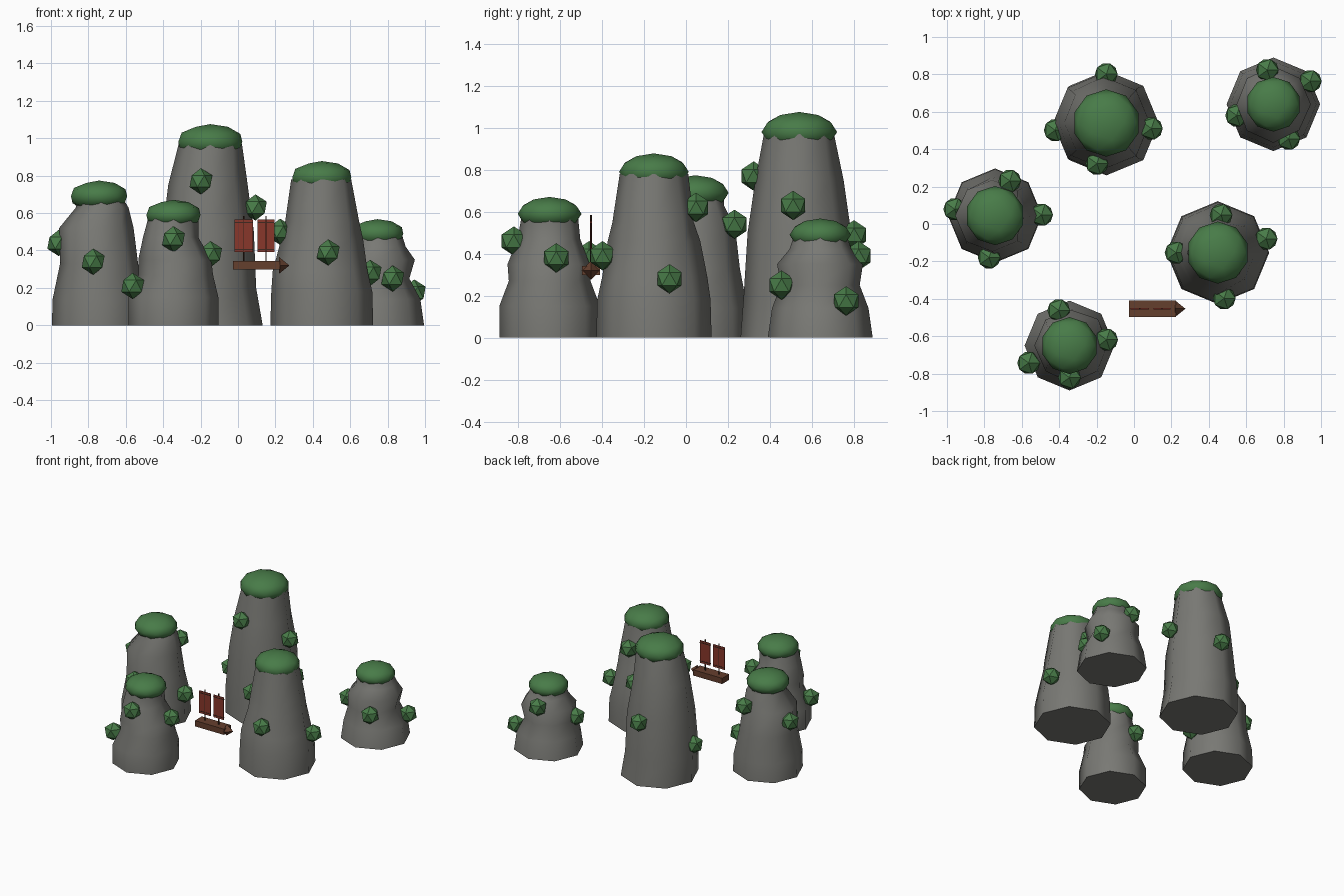
import bpy, bmesh, math, random
from mathutils import Matrix

if "Cube" in bpy.data.objects:
    bpy.data.objects.remove(bpy.data.objects["Cube"])

random.seed(4)


def material(name, r, g, b):
    m = bpy.data.materials.new(name)
    m.diffuse_color = (r, g, b, 1)
    m.use_nodes = True
    m.node_tree.nodes["Principled BSDF"].inputs["Base Color"].default_value = m.diffuse_color
    return m


ROCK = material("grey_rock", 0.19, 0.19, 0.175)
GREEN = material("leaf_green", 0.065, 0.20, 0.065)
WOOD = material("brown_wood", 0.13, 0.05, 0.027)
DARK = material("dark_wood", 0.05, 0.022, 0.014)
RED = material("red_sail", 0.25, 0.038, 0.024)


def finish(bm, name, mat, angle=None):
    bmesh.ops.recalc_face_normals(bm, faces=bm.faces)
    mesh = bpy.data.meshes.new(name)
    bm.to_mesh(mesh)
    bm.free()
    ob = bpy.data.objects.new(name, mesh)
    bpy.context.collection.objects.link(ob)
    mesh.materials.append(mat)
    if angle:
        bpy.ops.object.select_all(action='DESELECT')
        ob.select_set(True)
        bpy.context.view_layer.objects.active = ob
        bpy.ops.object.shade_smooth_by_angle(angle=math.radians(angle))


def place(loc, size):
    return Matrix.Translation(loc) @ Matrix.Diagonal((*size, 1))


def rock(name, cx, cy, rings, sides=8):
    """Loft eight-sided rings, each (height, radius, optional x shift)."""
    bm = bmesh.new()
    loops = []
    for i, (z, r, *shift) in enumerate(rings):
        dx = shift[0] if shift else 0
        wobble = 0.03 if i > 1 else 0
        loop = []
        for k in range(sides):
            a = 2 * math.pi * k / sides
            rr = r * (1 + random.uniform(-wobble, wobble))
            loop.append(bm.verts.new((cx + dx + rr * math.cos(a), cy + rr * math.sin(a), z)))
        loops.append(loop)
    for low, high in zip(loops, loops[1:]):
        for k in range(sides):
            n = (k + 1) % sides
            bm.faces.new((low[k], low[n], high[n], high[k]))
    bm.faces.new(loops[0][::-1])
    bm.faces.new(loops[-1])
    finish(bm, name, ROCK, 50)


def foliage(name, loc, r, rz, detail, angle=None):
    bm = bmesh.new()
    bmesh.ops.create_icosphere(bm, subdivisions=detail, radius=1, matrix=place(loc, (r, r, rz)))
    finish(bm, name, GREEN, angle)


def radius_at(rings, z):
    for low, high in zip(rings, rings[1:]):
        if z <= high[0]:
            t = (z - low[0]) / (high[0] - low[0])
            return low[1] + t * (high[1] - low[1])
    return rings[-1][1]


def pillar(name, cx, cy, cap_r, cap_z, rings, bushes):
    """Rock with a leafy cap, and bushes (angle, height) stuck on its sides."""
    rock(name + "_rock_pillar", cx, cy, rings)
    foliage(name + "_leafy_cap", (cx, cy, cap_z), cap_r, cap_r * 0.53, 2, 60)
    for i, (deg, z) in enumerate(bushes):
        a = math.radians(deg)
        d = radius_at(rings, z) + 0.017
        foliage(f"{name}_bush_{i + 1}", (cx + d * math.cos(a), cy + d * math.sin(a), z),
                0.068, 0.07, 1)


pillar("tall", -0.148, 0.54, 0.18, 0.98,
       [(0, .28), (.2, .265, -.02), (.5, .243, -.015), (.75, .21, -.015), (.97, .165)],
       [(90, .49), (188, .28), (353, .63), (257, .77)])
pillar("left", -0.743, 0.045, 0.158, 0.69,
       [(0, .252), (.14, .248), (.33, .21), (.52, .195, -.015), (.63, .14, .02), (.68, .13)],
       [(67, .54), (1, .22), (262, .34), (171, .44)])
pillar("front", -0.345, -0.65, 0.152, 0.59,
       [(0, .24), (.15, .24), (.27, .2, .015), (.35, .195, .01), (.47, .15, -.015), (.57, .138)],
       [(270, .46), (9, .38), (107, .39), (203, .21)])
pillar("right", 0.448, -0.153, 0.166, 0.79,
       [(0, .275), (.18, .27), (.29, .25, -.01), (.46, .215), (.55, .195), (.78, .16)],
       [(16, .28), (180, .5), (278, .39), (85, .62)])
pillar("back", 0.745, 0.64, 0.146, 0.49,
       [(0, .25), (.14, .23), (.25, .185, -.01), (.35, .2), (.42, .145, .01), (.48, .13)],
       [(100, .39), (32, .175), (197, .27), (294, .25)])


# Floating boat: hull with a pointed bow
Y = -0.453


def box(name, mat, loc, size):
    bm = bmesh.new()
    bmesh.ops.create_cube(bm, size=1, matrix=place(loc, size))
    finish(bm, name, mat)


def cone(name, mat, loc, r1, r2, depth, sides, rot=Matrix()):
    bm = bmesh.new()
    bmesh.ops.create_cone(bm, cap_ends=True, segments=sides, radius1=r1, radius2=r2,
                          depth=depth, matrix=Matrix.Translation(loc) @ rot)
    finish(bm, name, mat)


box("boat_hull", WOOD, (0.099, Y, 0.32), (0.252, 0.086, 0.045))
cone("boat_bow", WOOD, (0.247, Y, 0.32), 0.045, 0, 0.056, 4, Matrix.Rotation(math.pi / 2, 4, 'Y'))

# Masts, sails and battens
for i, x in enumerate((0.03, 0.15)):
    cone(f"mast_{i + 1}", DARK, (x, Y, 0.462), 0.004, 0.004, 0.245, 6)
    width = 0.098 - 0.008 * i
    box(f"sail_{i + 1}", RED, (x, Y, 0.478), (width, 0.006, 0.175))
    for k in (-1, 1):
        box(f"batten_{i + 1}_{'top' if k > 0 else 'bottom'}", DARK,
            (x, Y, 0.478 + 0.072 * k), (width, 0.009, 0.006))
